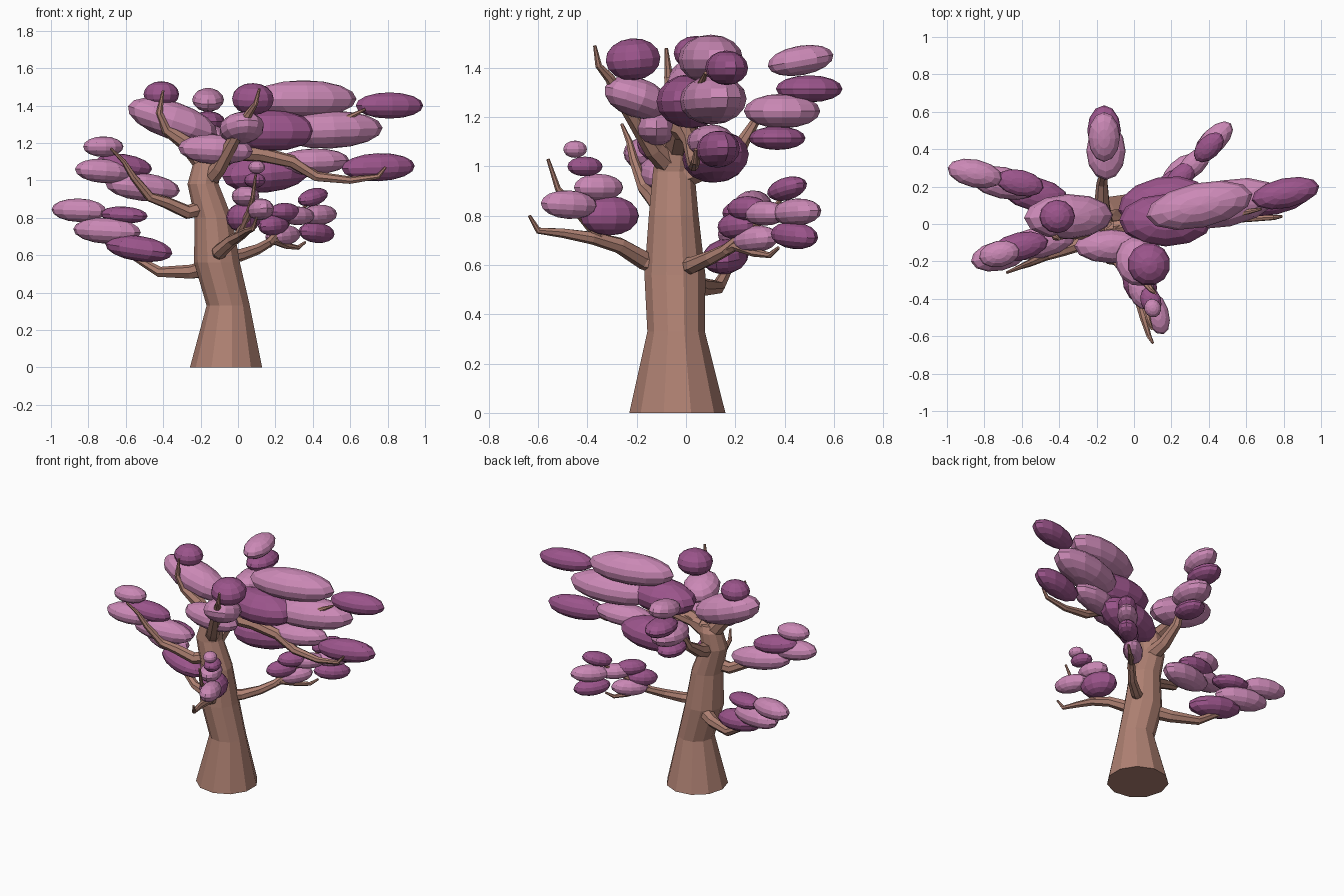
import bpy, bmesh, math
from mathutils import Vector, Matrix, Euler


def material(name, rgb):
    m = bpy.data.materials.new(name)
    m.diffuse_color = (*rgb, 1)
    return m


BARK = material("bark", (0.43, 0.22, 0.17))
LIGHT = material("light_blossom", (0.60, 0.25, 0.47))
DARK = material("dark_blossom", (0.33, 0.09, 0.26))


def finish(name, bm, mat):
    bmesh.ops.recalc_face_normals(bm, faces=bm.faces)
    me = bpy.data.meshes.new(name)
    bm.to_mesh(me)
    bm.free()
    me.materials.append(mat)
    ob = bpy.data.objects.new(name, me)
    bpy.context.collection.objects.link(ob)
    return ob


def tube(name, pts, radii, sides=7, flat=False):
    """Low-poly tapered tube along a path; flat keeps the rings level."""
    pts = [Vector(p) for p in pts]
    bm = bmesh.new()
    rings = []
    for i, p in enumerate(pts):
        t = pts[min(i + 1, len(pts) - 1)] - pts[max(i - 1, 0)]
        q = Vector((0, 0, 1)).rotation_difference(t.normalized())
        if flat:
            q.identity()
        ring = []
        for k in range(sides):
            a = 2 * math.pi * (k + 0.5) / sides
            ring.append(bm.verts.new(p + q @ Vector((math.cos(a), math.sin(a), 0)) * radii[i]))
        rings.append(ring)
    for a, b in zip(rings, rings[1:]):
        for k in range(sides):
            j = (k + 1) % sides
            bm.faces.new((a[k], a[j], b[j], b[k]))
    bm.faces.new(rings[0])
    bm.faces.new(rings[-1])
    return finish(name, bm, BARK)


def branch(name, pts, r0, r1=0.007):
    n = len(pts) - 1
    tube(name, pts, [r0 + (r1 - r0) * i / n for i in range(n + 1)])


def cluster(name, yaw, blobs):
    """Blobs: centre, half sizes along/across/up, pitch in degrees, material."""
    for i, (c, s, pitch, mat) in enumerate(blobs):
        bm = bmesh.new()
        bmesh.ops.create_uvsphere(bm, u_segments=12, v_segments=8, radius=1)
        rot = Euler((0, math.radians(-pitch), math.radians(yaw))).to_matrix().to_4x4()
        bm.transform(Matrix.Translation(c) @ rot @ Matrix.Diagonal((*s, 1)))
        finish(f"{name}_{i + 1}", bm, mat)


# Trunk
tube("trunk",
     [(-.06, -.035, 0), (-.05, -.04, .33), (-.11, -.045, .56), (-.13, -.05, .8),
      (-.185, -.05, .98), (-.165, -.04, 1.09), (-.15, -.03, 1.13)],
     [.197, .118, .125, .102, .085, .075, .045], sides=11, flat=True)

# Branches
branch("lower_left_branch", [(-.12, -.01, .54), (-.25, .06, .51), (-.42, .13, .51),
                             (-.57, .18, .60), (-.68, .21, .68)], .05)
branch("upper_left_branch", [(-.15, -.06, .86), (-.27, -.1, .83), (-.38, -.14, .88), (-.47, -.17, .91),
                             (-.56, -.21, 1.02), (-.61, -.23, 1.1), (-.68, -.26, 1.17)], .045)
branch("front_branch", [(-.1, -.1, .60), (-.1, -.17, .62), (-.03, -.27, .68), (.02, -.38, .71),
                        (.05, -.5, .73), (.08, -.6, .74), (.1, -.635, .8)], .046)
branch("front_twig", [(0, -.34, .70), (.06, -.45, .83), (.08, -.52, .91), (.095, -.56, 1.03)], .024)
branch("right_branch", [(-.08, -.02, .59), (.01, .03, .6), (.1, .1, .63), (.19, .2, .68),
                        (.26, .28, .65), (.32, .34, .64), (.36, .375, .67)], .04)
branch("right_twig", [(.16, .16, .66), (.25, .28, .76), (.38, .4, .88)], .025)
branch("crown_right_branch", [(-.18, -.04, 1.05), (-.02, -.02, 1.15), (.12, 0, 1.14), (.29, .02, 1.1),
                              (.42, .03, 1.02), (.6, .03, 1.0), (.75, .035, 1.02), (.79, .04, 1.07)], .055)
branch("crown_right_twig", [(-.1, -.02, 1.12), (.2, .04, 1.2), (.58, .06, 1.33), (.68, .08, 1.38)], .04)
branch("crown_front_branch", [(-.16, -.06, 1.0), (-.1, -.13, 1.07), (-.03, -.21, 1.2), (.02, -.27, 1.29),
                              (.06, -.31, 1.36), (.095, -.355, 1.41), (.115, -.37, 1.49)], .05)
branch("crown_left_branch", [(-.16, -.04, 1.06), (-.28, -.04, 1.2), (-.38, -.05, 1.27),
                             (-.42, -.07, 1.36), (-.40, -.08, 1.48)], .055)
branch("back_branch", [(-.16, -.02, .96), (-.17, .1, 1.0), (-.17, .22, 1.08),
                       (-.16, .28, 1.18), (-.15, .38, 1.28)], .055)

# Blossom pads
cluster("crown_right_blossom", 12, [
    ((.35, .10, 1.435), (.29, .12, .10), 0, LIGHT),
    ((.81, .165, 1.40), (.185, .08, .07), 0, DARK),
    ((.49, .11, 1.27), (.29, .125, .10), 2, LIGHT),
    ((.75, .13, 1.07), (.20, .08, .075), 2, DARK),
    ((.40, .10, 1.10), (.20, .09, .07), 2, LIGHT),
    ((.15, .12, 1.04), (.24, .13, .105), 5, DARK)])
cluster("crown_middle_blossom", 0, [
    ((.17, .02, 1.265), (.25, .14, .11), 0, DARK),
    ((-.12, -.12, 1.165), (.20, .09, .08), -3, LIGHT)])
cluster("crown_left_blossom", 182, [
    ((-.35, .04, 1.32), (.25, .12, .10), 18, LIGHT),
    ((-.41, .04, 1.46), (.095, .09, .07), 0, DARK)])
cluster("crown_front_blossom", -75, [
    ((.02, -.20, 1.28), (.14, .12, .08), 18, LIGHT),
    ((.08, -.215, 1.435), (.115, .115, .085), -5, DARK)])
cluster("back_blossom", 90, [
    ((-.16, .465, 1.43), (.135, .085, .06), 10, LIGHT),
    ((-.16, .50, 1.315), (.135, .09, .055), 0, DARK),
    ((-.15, .39, 1.225), (.155, .105, .07), 0, LIGHT),
    ((-.15, .37, 1.115), (.115, .085, .048), 0, DARK)])
cluster("upper_left_blossom", 192, [
    ((-.51, -.10, .965), (.205, .085, .075), 6, LIGHT),
    ((-.61, -.12, 1.08), (.155, .075, .06), 8, DARK),
    ((-.72, -.17, 1.05), (.155, .08, .065), 4, LIGHT),
    ((-.72, -.16, 1.18), (.11, .07, .055), 0, LIGHT)])
cluster("lower_left_blossom", 168, [
    ((-.53, .16, .635), (.185, .09, .068), 8, DARK),
    ((-.70, .22, .73), (.185, .085, .07), 3, LIGHT),
    ((-.61, .22, .815), (.13, .07, .045), 3, DARK),
    ((-.85, .27, .84), (.15, .075, .063), 2, LIGHT)])
cluster("front_blossom", -72, [
    ((.03, -.31, .80), (.125, .09, .08), 0, DARK),
    ((.12, -.475, .845), (.12, .065, .058), 3, LIGHT),
    ((.04, -.355, .915), (.105, .07, .055), 0, LIGHT),
    ((.09, -.41, 1.0), (.075, .055, .04), 0, DARK),
    ((.10, -.45, 1.07), (.05, .045, .035), 0, LIGHT)])
cluster("right_blossom", 45, [
    ((.24, .28, .705), (.12, .06, .055), 5, LIGHT),
    ((.42, .44, .72), (.12, .065, .055), -5, DARK),
    ((.43, .45, .815), (.125, .065, .055), 3, LIGHT),
    ((.40, .41, .91), (.10, .06, .045), 14, DARK),
    ((.32, .32, .81), (.11, .06, .05), 0, LIGHT),
    ((.25, .25, .83), (.10, .06, .05), 0, DARK),
    ((.19, .21, .76), (.10, .06, .055), 5, DARK)])
